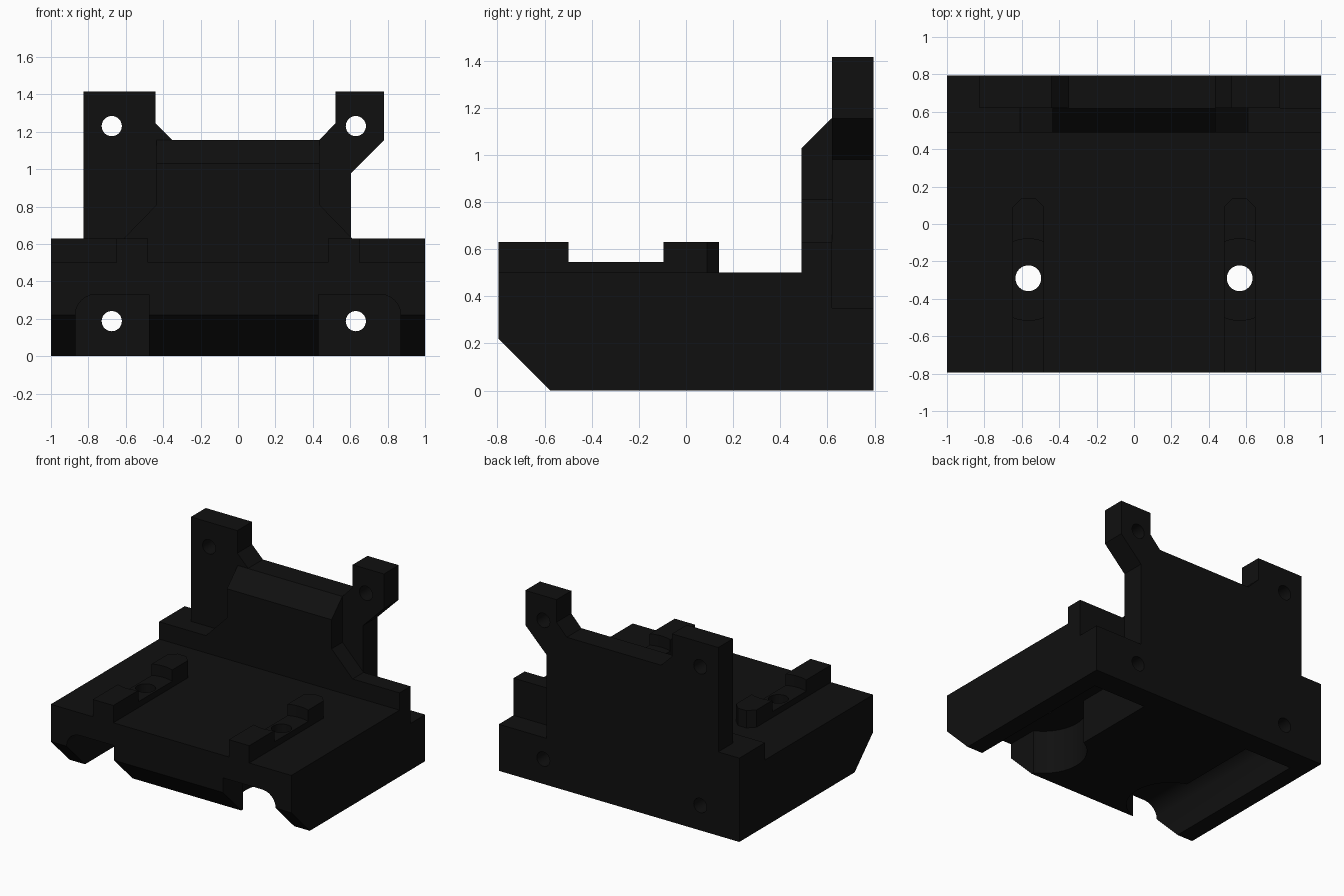
import bpy, bmesh
from math import sin, cos, pi

if "Cube" in bpy.data.objects:
    bpy.data.objects.remove(bpy.data.objects["Cube"])

PLACE = {'X': lambda u, v, w: (w, u, v),   # profile in yz
         'Y': lambda u, v, w: (u, w, v),   # profile in xz
         'Z': lambda u, v, w: (u, v, w)}   # profile in xy


def prism(name, pts, axis, a, b):
    """Extrude a 2D profile along an axis from a to b."""
    bm = bmesh.new()
    face = bm.faces.new([bm.verts.new(PLACE[axis](u, v, a)) for u, v in pts])
    ext = bmesh.ops.extrude_face_region(bm, geom=[face])['geom']
    d = PLACE[axis](0, 0, b - a)
    bmesh.ops.translate(bm, vec=d, verts=[g for g in ext if isinstance(g, bmesh.types.BMVert)])
    bmesh.ops.recalc_face_normals(bm, faces=bm.faces)
    me = bpy.data.meshes.new(name)
    bm.to_mesh(me)
    bm.free()
    ob = bpy.data.objects.new(name, me)
    bpy.context.collection.objects.link(ob)
    return ob


def circle(u, v, r, n):
    return [(u + r * cos(2 * pi * i / n), v + r * sin(2 * pi * i / n)) for i in range(n)]


def combine(target, tool, op):
    """Apply a boolean and discard the tool object."""
    mod = target.modifiers.new(op, 'BOOLEAN')
    mod.operation, mod.solver, mod.object = op, 'EXACT', tool
    bpy.context.view_layer.objects.active = target
    bpy.ops.object.modifier_apply(modifier=mod.name)
    bpy.data.objects.remove(tool, do_unlink=True)


# Base block with chamfered lower front edge
mount = prism("mount_bracket", [(-.575, 0), (-.795, .22), (-.795, .5), (.62, .5),
                                (.62, .3), (.7, .3), (.7, 0)], 'X', -1, 1)

# Thickened front half of the upright, flared at the foot, with sloped top
wall = prism("upright_rib", [(-1, .3), (-1, .63), (-.61, .63), (-.435, .81), (-.435, 1.155),
                             (.435, 1.155), (.435, .81), (.61, .63), (1, .63), (1, .3)],
             'Y', .49, .62)
combine(wall, prism("slope_cut", [(.4, .94), (.4, 1.3), (.765, 1.3)], 'X', -.6, .6), 'DIFFERENCE')
combine(mount, wall, 'UNION')

# Back plate with two screw ears
plate = prism("back_plate", [(-1, 0), (-1, .63), (-.825, .63), (-.825, 1.415), (-.44, 1.415),
                             (-.44, 1.245), (-.35, 1.155), (.435, 1.155), (.52, 1.245),
                             (.52, 1.415), (.78, 1.415), (.78, 1.155), (.605, .98),
                             (.605, .35), (1, .35), (1, 0)], 'Y', .62, .795)
combine(mount, plate, 'UNION')

for s, inner, hole_x in ((-1, .475, -.675), (1, .43, .63)):
    # Raised locating key with clipped rear corners and a round bolt-head recess
    outline = [(.48, -.795), (.65, -.795), (.65, .09), (.6, .14), (.53, .14), (.48, .09)]
    key = prism("locating_key", [(s * u, v) for u, v in outline], 'Z', .45, .63)
    combine(key, prism("head_cut", circle(s * .565, -.297, .218, 64), 'Z', .545, .8), 'DIFFERENCE')
    combine(mount, key, 'UNION')

    # Channel under the base, rounded on its outer upper corner
    arc = [(.76 + .11 * cos(t * pi / 12), .22 + .11 * sin(t * pi / 12)) for t in range(7)]
    channel = [(s * u, v) for u, v in [(inner, -.1), (.87, -.1)] + arc + [(inner, .33)]]
    combine(mount, prism("channel_cut", channel, 'Y', -.9, .62), 'DIFFERENCE')

    # Round pocket bulging inward from the channel
    pocket = prism("pocket_cut", circle(s * .567, -.29, .3, 48), 'Z', -.1, .33)
    limit = [(s * .1, -.1), (s * .76, -.1), (s * .76, .4), (s * .1, .4)]
    combine(pocket, prism("pocket_limit", limit, 'Y', -.8, .2), 'INTERSECT')
    combine(mount, pocket, 'DIFFERENCE')

    # Vertical bolt hole and the two screw holes through the back plate
    combine(mount, prism("bolt_cut", circle(s * .565, -.29, .069, 32), 'Z', .2, .8), 'DIFFERENCE')
    for z in (.187, 1.23):
        combine(mount, prism("screw_cut", circle(hole_x, z, .054, 32), 'Y', .55, .9), 'DIFFERENCE')

# Black plastic
black = bpy.data.materials.new("black_plastic")
black.diffuse_color = (.005, .005, .005, 1)
black.use_nodes = True
black.node_tree.nodes["Principled BSDF"].inputs["Base Color"].default_value = black.diffuse_color
mount.data.materials.clear()
mount.data.materials.append(black)

# Smooth round bores, keep flat faces crisp
bpy.ops.object.select_all(action='DESELECT')
mount.select_set(True)
bpy.context.view_layer.objects.active = mount
bpy.ops.object.shade_smooth_by_angle(angle=pi / 7)
